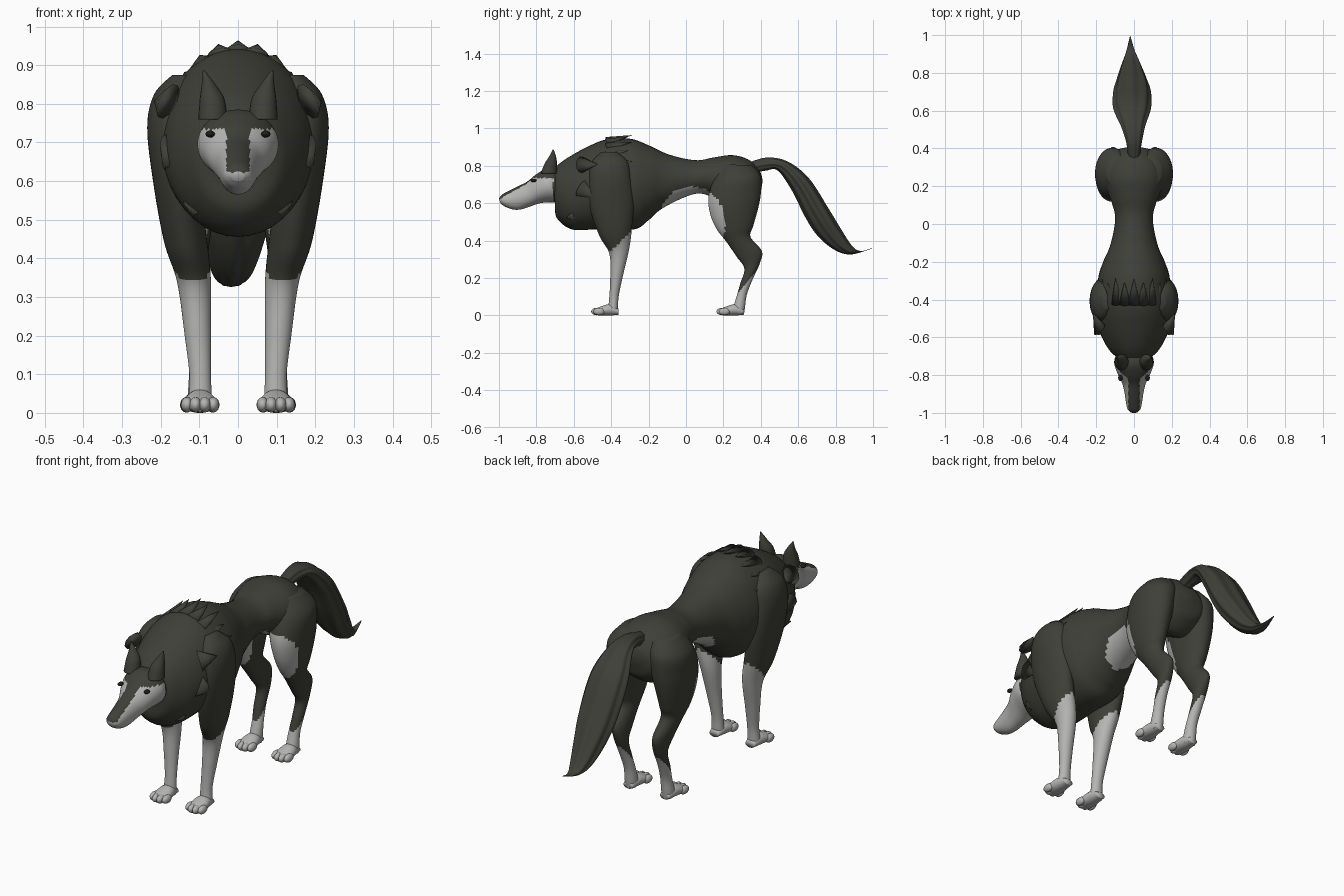
import bpy, bmesh, math
from mathutils import Vector


def material(name, rgb):
    m = bpy.data.materials.new(name)
    m.diffuse_color = (*rgb, 1)
    return m


DARK = material("dark fur", (0.05, 0.05, 0.04))
LIGHT = material("light fur", (0.46, 0.46, 0.45))
BLACK = material("eye black", (0.012, 0.012, 0.01))


def spline(st, steps):
    """Catmull-Rom through the station tuples."""
    out = []
    for i in range(len(st) - 1):
        a, b, c, d = st[max(i - 1, 0)], st[i], st[i + 1], st[min(i + 2, len(st) - 1)]
        for k in range(steps):
            t = k / steps
            out.append([0.5 * (2 * q + (r - p) * t + (2 * p - 5 * q + 4 * r - s) * t * t
                               + (3 * q - p - 3 * r + s) * t ** 3)
                        for p, q, r, s in zip(a, b, c, d)])
    out.append(list(st[-1]))
    return out


def finish(bm, name, mats, rule=None):
    bmesh.ops.recalc_face_normals(bm, faces=bm.faces)
    bm.normal_update()
    for f in bm.faces:
        f.smooth = True
        if rule and rule(f.calc_center_median(), f.normal):
            f.material_index = 1
    me = bpy.data.meshes.new(name)
    bm.to_mesh(me)
    bm.free()
    ob = bpy.data.objects.new(name, me)
    for m in mats:
        me.materials.append(m)
    bpy.context.collection.objects.link(ob)
    return ob


def loft(name, stations, rule=None, side=1, mats=(DARK, LIGHT), steps=8, n=40, ripple=0):
    """Station: outline point A (y, z), outline point B (y, z), centre x, half width."""
    bm = bmesh.new()
    rings = []
    for ya, za, yb, zb, cx, rx in spline(stations, steps):
        ring = []
        for k in range(n):
            a = 2 * math.pi * k / n
            r = 1 + ripple * (math.cos(8 * a) - 1)
            c, s = math.cos(a) * r, math.sin(a) * r
            ring.append(bm.verts.new((side * cx + max(rx, .001) * s,
                                      (ya + yb) / 2 + (ya - yb) / 2 * c,
                                      max(0, (za + zb) / 2 + (za - zb) / 2 * c))))
        rings.append(ring)
    for p, q in zip(rings, rings[1:]):
        for k in range(n):
            bm.faces.new((p[k], p[(k + 1) % n], q[(k + 1) % n], q[k]))
    bm.faces.new(rings[0])
    bm.faces.new(rings[-1])
    return finish(bm, name, mats, rule)


def ball(name, loc, size, mat):
    bm = bmesh.new()
    bmesh.ops.create_uvsphere(bm, u_segments=16, v_segments=10, radius=1)
    for v in bm.verts:
        v.co = Vector(loc) + Vector([v.co[i] * size[i] for i in range(3)])
    return finish(bm, name, (mat,))


def tuft(base, tip, r):
    """Flat pointed lock of fur."""
    base, tip = Vector(base), Vector(tip)
    d = tip - base
    bm = bmesh.new()
    bmesh.ops.create_cone(bm, cap_ends=True, segments=10, radius1=r, radius2=0.001, depth=d.length)
    q = d.to_track_quat('Z', 'Y')
    out = Vector((base.x, 0, base.z - .7)).normalized()
    for v in bm.verts:
        co = q @ v.co
        co -= out * co.dot(out) * 0.45 if abs(d.normalized().dot(out)) < .6 else Vector()
        v.co = co + (base + tip) / 2
    return finish(bm, "fur_tuft", (DARK,))


# Colour rules
def belly(c, n):
    return ((c.y - .03) / .18) ** 2 + ((c.z - .49) / .2) ** 2 < 1


def muzzle(c, n):
    stripe = abs(c.x) < .03 and n.z > .25 and c.z > .615
    return c.y < -.71 and c.z < .735 and not stripe


def foreleg(c, n):
    return c.z < .345 + max(0, c.y + .40)


def hindleg(c, n):
    return belly(c, n) or c.z < .11 + (c.y - .27) * 1.2


# Torso with ruff, chest, waist and rump
loft("body", [
    (-.72, .77, -.70, .59, 0, .08), (-.66, .825, -.69, .52, 0, .125),
    (-.55, .89, -.61, .46, 0, .178), (-.43, .94, -.48, .46, 0, .2),
    (-.30, .945, -.28, .46, 0, .19), (-.20, .91, -.20, .51, 0, .163),
    (-.09, .86, -.13, .57, 0, .125), (.05, .83, 0, .635, 0, .1),
    (.15, .845, .09, .65, 0, .12), (.25, .857, .2, .6, 0, .16),
    (.34, .83, .30, .56, 0, .155), (.395, .77, .38, .61, 0, .1),
    (.41, .72, .40, .66, 0, .03)], belly)

# Head with muzzle
loft("head", [
    (-.66, .77, -.68, .60, 0, .085), (-.74, .785, -.72, .605, 0, .105),
    (-.80, .755, -.78, .60, 0, .088), (-.85, .715, -.84, .58, 0, .062),
    (-.90, .69, -.89, .566, 0, .05), (-.95, .665, -.93, .568, 0, .043),
    (-.985, .645, -.97, .583, 0, .035), (-1.0, .625, -.992, .60, 0, .018)], muzzle, n=56)

# Bushy tail with grooves
loft("tail", [
    (.34, .82, .36, .76, 0, .03), (.44, .845, .43, .775, 0, .042),
    (.55, .82, .49, .775, -.005, .065), (.66, .73, .565, .67, -.01, .1),
    (.765, .567, .635, .53, -.01, .1), (.83, .46, .70, .43, -.012, .08),
    (.89, .37, .79, .353, -.015, .052), (.935, .345, .88, .326, -.018, .025),
    (.995, .36, .99, .356, -.02, .002)], ripple=.05, n=64)

for s, tag in ((1, "left"), (-1, "right")):
    # Front leg with broad shoulder
    loft("front_leg_" + tag, [
        (-.45, .875, -.37, .875, .14, .03), (-.50, .825, -.315, .825, .165, .052),
        (-.52, .74, -.295, .74, .172, .063), (-.52, .60, -.28, .60, .16, .06),
        (-.465, .43, -.29, .46, .136, .056), (-.41, .33, -.305, .35, .114, .044),
        (-.405, .2, -.34, .2, .104, .034), (-.41, .1, -.36, .1, .098, .028),
        (-.415, .04, -.365, .03, .098, .03), (-.41, .015, -.37, .01, .098, .028)], foreleg, s)
    # Hind leg with thigh and hock
    loft("hind_leg_" + tag, [
        (.20, .81, .36, .80, .085, .06), (.15, .73, .40, .74, .11, .09),
        (.12, .63, .40, .65, .12, .085), (.13, .54, .385, .57, .125, .072),
        (.165, .46, .36, .48, .125, .056), (.215, .395, .345, .42, .12, .043),
        (.27, .315, .405, .345, .112, .035), (.312, .25, .395, .28, .107, .03),
        (.29, .17, .355, .19, .105, .027), (.27, .10, .325, .11, .10, .027),
        (.255, .05, .315, .04, .10, .03), (.25, .02, .31, .005, .10, .028)], hindleg, s)
    # Paws and toes
    for name, y, x in (("front_paw_", -.505, .098), ("hind_paw_", .165, .1)):
        loft(name + tag, [
            (y + .145, .035, y + .145, .004, x, .025), (y + .10, .06, y + .10, 0, x, .036),
            (y + .05, .048, y + .05, 0, x, .042), (y + .015, .033, y + .015, .003, x, .03)],
            None, s, (LIGHT,), n=24)
        for dx, dy in ((-.034, .04), (-.012, .028), (.012, .028), (.034, .04)):
            ball("toe_" + tag, (s * x + dx, y + dy, .021), (.016, .03, .02), LIGHT)
    # Ear
    loft("ear_" + tag, [
        (-.775, .76, -.69, .76, .065, .038), (-.757, .81, -.69, .815, .067, .032),
        (-.732, .85, -.695, .85, .076, .018), (-.712, .888, -.708, .888, .089, .002)], None, s, n=20)
    # Eye
    ball("eye_" + tag, (s * .072, -.815, .722), (.012, .016, .009), BLACK)
    # Locks on the sides of the ruff
    tuft((s * .17, -.56, .80), (s * .228, -.475, .815), .05)
    tuft((s * .165, -.56, .68), (s * .205, -.46, .62), .05)
    # Locks under the chest
    for x, y in ((.03, -.60), (.08, -.56), (.11, -.62)):
        tuft((s * x, y, .50 + x * .4), (s * x, y + .06, .445 + x * .4), .03)

# Mane locks across the shoulders
for i in range(-4, 5):
    a = i * .27
    sx, cz = math.sin(a), math.cos(a)
    tuft((.165 * sx, -.42, .70 + .225 * cz), (.2 * sx, -.29 - .02 * (i % 2), .70 + .275 * cz), .034)
